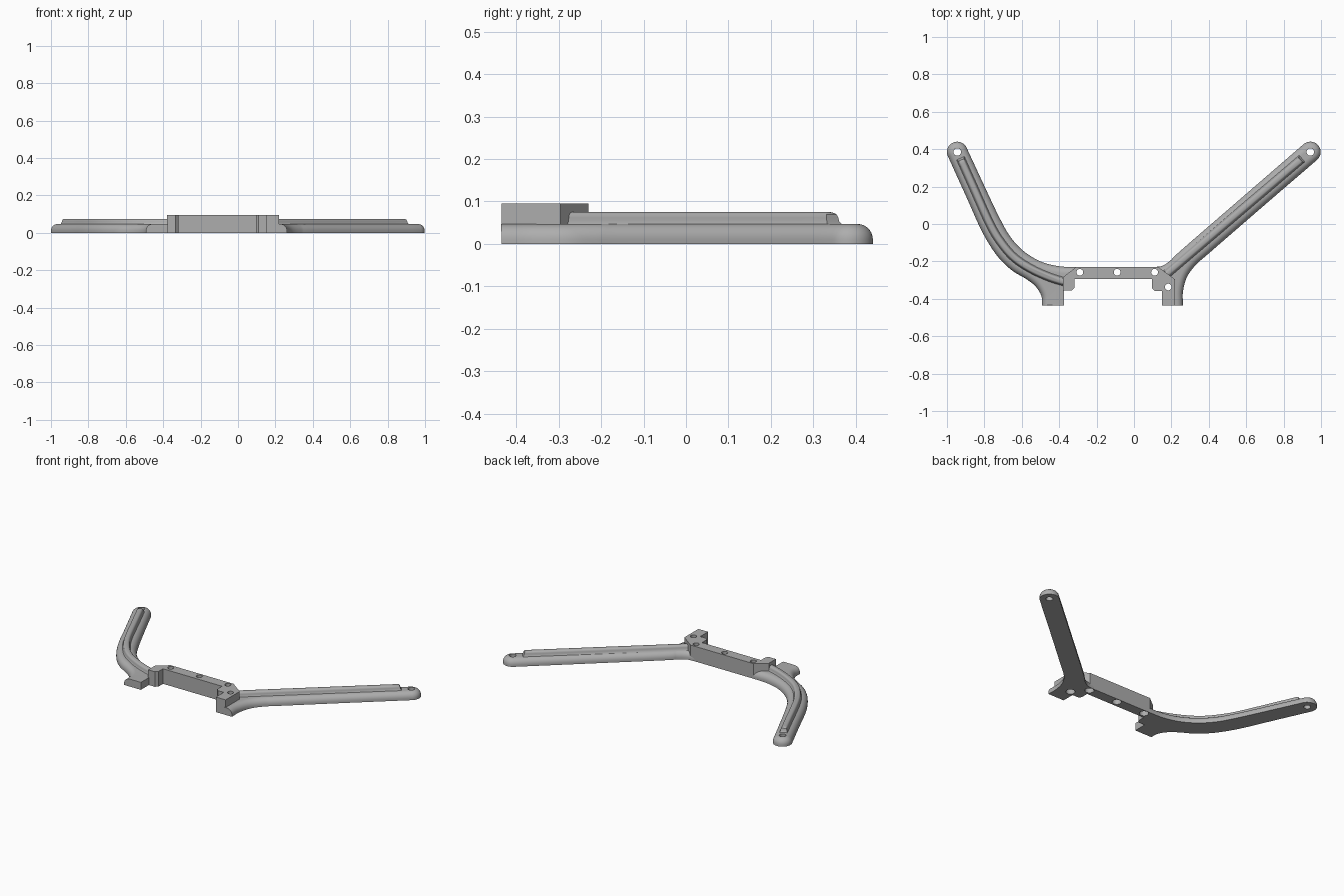
import bpy, bmesh, math
from mathutils import Vector

cube = bpy.data.objects.get("Cube")
if cube:
    bpy.data.objects.remove(cube, do_unlink=True)

grey = bpy.data.materials.new("satin grey")
grey.use_nodes = True
grey.diffuse_color = (0.42, 0.42, 0.42, 1)
grey.node_tree.nodes["Principled BSDF"].inputs["Base Color"].default_value = grey.diffuse_color


def spline(points, steps=6):
    """Smooth curve through the points."""
    p = [Vector(q) for q in points]
    p = [2 * p[0] - p[1]] + p + [2 * p[-1] - p[-2]]
    out = []
    for a, b, c, d in zip(p, p[1:], p[2:], p[3:]):
        for i in range(steps):
            t = i / steps
            out.append(0.5 * (2 * b + (c - a) * t + (2 * a - 5 * b + 4 * c - d) * t ** 2
                              + (3 * b - a - 3 * c + d) * t ** 3))
    return out + [p[-2]]


def normals(points, side):
    """Sideways unit vectors of an open path; side 1 is left of travel."""
    result = []
    for i in range(len(points)):
        t = (points[min(i + 1, len(points) - 1)] - points[max(i - 1, 0)]).normalized()
        result.append(Vector((-t.y, t.x)) * side)
    return result


def stack(name, rings):
    """Solid from matching closed rings of 3D points, capped at both ends."""
    bm = bmesh.new()
    loops = [[bm.verts.new(co) for co in ring] for ring in rings]
    n = len(loops[0])
    bm.faces.new(loops[0])
    bm.faces.new(loops[-1])
    for lo, hi in zip(loops, loops[1:]):
        for i in range(n):
            j = (i + 1) % n
            bm.faces.new((lo[i], lo[j], hi[j], hi[i]))
    bmesh.ops.recalc_face_normals(bm, faces=bm.faces)
    mesh = bpy.data.meshes.new(name)
    bm.to_mesh(mesh)
    bm.free()
    mesh.materials.append(grey)
    obj = bpy.data.objects.new(name, mesh)
    bpy.context.collection.objects.link(obj)
    return obj


def level(points, z):
    return [(p[0], p[1], z) for p in points]


def arm(name, outer, tip, inner, closing, side):
    """Flat-bottomed arm with a rounded top edge on its free outline."""
    tip, radius = Vector(tip), 0.055
    a = Vector(outer[-1]) - tip
    start = math.atan2(a.y, a.x)
    cap = [tip + radius * Vector((math.cos(start + side * math.pi * i / 20),
                                  math.sin(start + side * math.pi * i / 20)))
           for i in range(1, 20)]
    free = spline(outer) + cap + spline(inner)
    nor = normals(free, side)
    closing = [Vector(c) for c in closing]
    rings = [level(free + closing, 0)]
    for k in range(8):
        ang = k / 7 * math.pi / 2
        inset, z = 0.036 * (1 - math.cos(ang)), 0.011 + 0.036 * math.sin(ang)
        rings.append(level([p + n * inset for p, n in zip(free, nor)] + closing, z))
    return stack(name, rings)


def ridge(name, path):
    """Raised rib with a filleted foot and rounded crest."""
    path = spline(path)
    nor = normals(path, 1)
    along = (path[0] - path[1]).normalized()
    rings = []
    for half, z in ((0.025, 0.044), (0.022, 0.048), (0.019, 0.054), (0.018, 0.062),
                    (0.016, 0.069), (0.012, 0.073), (0.007, 0.075)):
        pts = [p.copy() for p in path]
        pts[0] += along * (half - 0.018) * 1.5
        rings.append(level([p + n * half for p, n in zip(pts, nor)]
                           + [p - n * half for p, n in zip(pts, nor)][::-1], z))
    return stack(name, rings)


def cutter(center, profile):
    """Stepped round cutter from (radius, z) pairs."""
    circle = [Vector((math.cos(i * math.pi / 16), math.sin(i * math.pi / 16))) for i in range(32)]
    obj = stack("hole_cutter", [level([Vector(center) + c * r for c in circle], z)
                                for r, z in profile])
    obj.hide_render = True
    return obj


# Mounting block with end tabs
block_outline = [(-0.31, -0.23), (0.13, -0.23), (0.218, -0.295), (0.218, -0.435),
                 (0.15, -0.435), (0.15, -0.357), (0.11, -0.357), (0.095, -0.343),
                 (0.095, -0.295), (-0.318, -0.295), (-0.318, -0.34), (-0.333, -0.355),
                 (-0.38, -0.355), (-0.38, -0.285)]
block = stack("mounting_block", [level(block_outline, 0), level(block_outline, 0.095)])

# Curved arm with its flared foot
curved_tip = (-0.945, 0.385)
curved = arm("curved_arm",
             [(-0.492, -0.435), (-0.495, -0.385), (-0.525, -0.335), (-0.575, -0.295),
              (-0.65, -0.25), (-0.715, -0.19), (-0.77, -0.115), (-0.825, -0.015),
              (-0.892, 0.135), (-0.994, 0.36)],
             curved_tip,
             [(-0.896, 0.41), (-0.78, 0.16), (-0.715, 0.025), (-0.66, -0.07),
              (-0.59, -0.145), (-0.5, -0.2), (-0.4, -0.226), (-0.3, -0.23)],
             [(-0.3, -0.29), (-0.375, -0.29), (-0.375, -0.435)], -1)
curved_rib = ridge("curved_arm_ridge",
                   [(-0.925, 0.345), (-0.86, 0.2), (-0.77, 0.0), (-0.71, -0.1),
                    (-0.64, -0.18), (-0.55, -0.24), (-0.45, -0.285), (-0.352, -0.315)])

# Straight arm with its flared foot
straight_tip = (0.943, 0.385)
straight = arm("straight_arm",
               [(0.262, -0.435), (0.262, -0.36), (0.285, -0.28), (0.335, -0.214),
                (0.4, -0.157), (0.7, 0.103), (0.979, 0.343)],
               straight_tip,
               [(0.907, 0.427), (0.55, 0.118), (0.25, -0.142), (0.195, -0.195),
                (0.15, -0.224), (0.1, -0.23)],
               [(0.1, -0.29), (0.21, -0.29), (0.21, -0.435)], 1)
straight_rib = ridge("straight_arm_ridge", [(0.893, 0.345), (0.5, 0.01), (0.175, -0.267)])

# Screw holes: plain at the arm tips, counterbored from below in the block
plain = [(0.02, -0.1), (0.02, 0.2)]
stepped = [(0.026, -0.1), (0.026, 0.03), (0.018, 0.0301), (0.018, 0.2)]
block_cutters = [cutter(c, stepped) for c in
                 ((-0.29, -0.258), (-0.09, -0.258), (0.11, -0.258), (0.183, -0.337))]
tip_cutters = [cutter(c, plain) for c in (curved_tip, straight_tip)]
cuts = {block: block_cutters,
        curved: block_cutters[:1] + tip_cutters[:1],
        straight: block_cutters[2:] + tip_cutters[1:],
        curved_rib: [], straight_rib: []}

for part, tools in cuts.items():
    for tool in tools:
        mod = part.modifiers.new("hole", "BOOLEAN")
        mod.operation = "DIFFERENCE"
        mod.solver = "EXACT"
        mod.object = tool
bpy.context.view_layer.update()
graph = bpy.context.evaluated_depsgraph_get()
for part in cuts:
    mesh = bpy.data.meshes.new_from_object(part.evaluated_get(graph))
    part.modifiers.clear()
    part.data = mesh
    mesh.shade_smooth()
    mesh.set_sharp_from_angle(angle=math.radians(32))
for tool in block_cutters + tip_cutters:
    bpy.data.objects.remove(tool, do_unlink=True)
